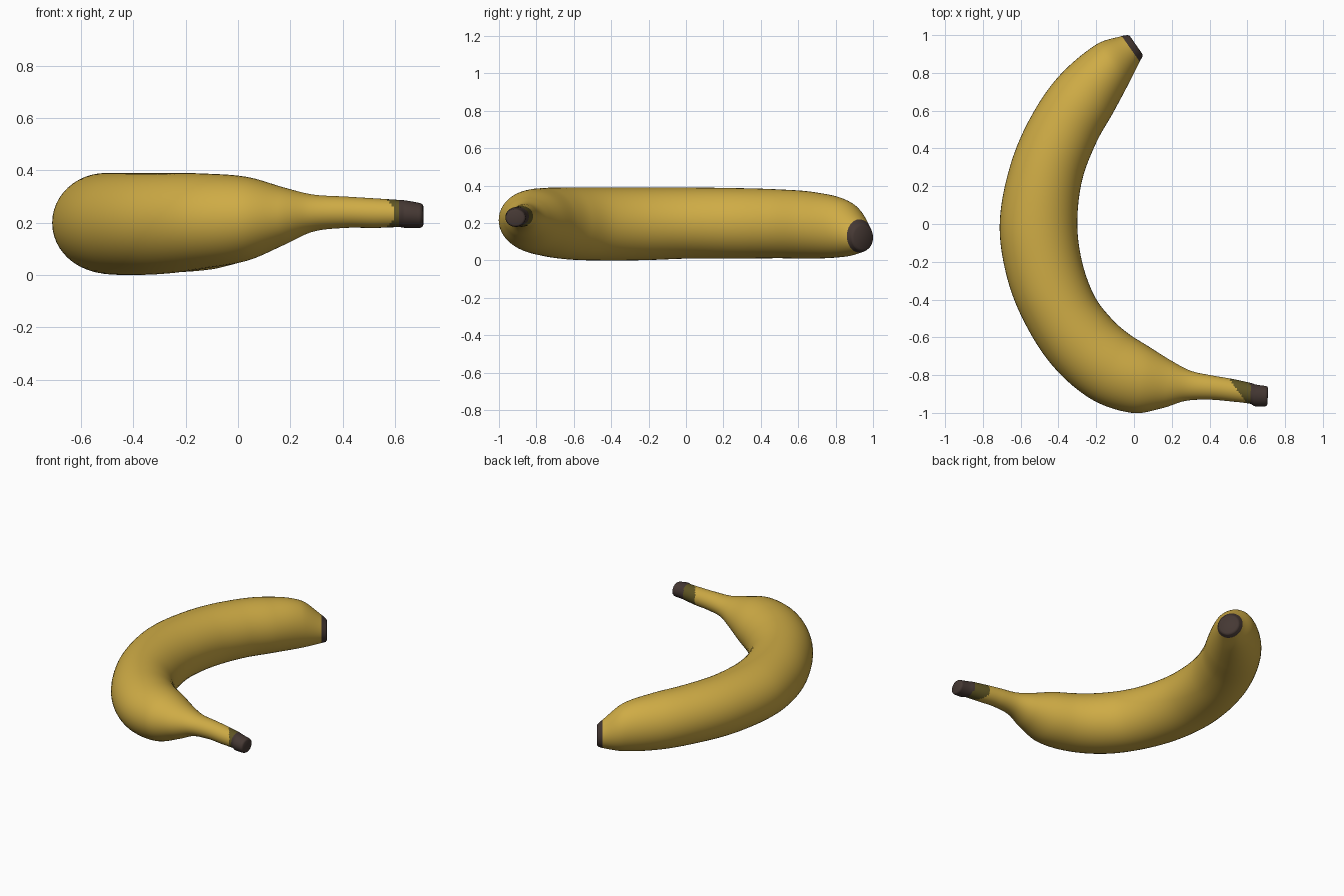
import bpy, bmesh, math
from mathutils import Vector

if "Cube" in bpy.data.objects:
    bpy.data.objects.remove(bpy.data.objects["Cube"])

# Cross-sections from blossom tip to stem: outer x, y, inner x, y, bottom z, top z
STATIONS = [
    (-.035, 1.0, .045, .885, .05, .195),
    (-.065, .995, .03, .86, .042, .22),
    (-.2, .95, -.03, .74, .02, .32),
    (-.4, .78, -.11, .59, .01, .365),
    (-.55, .56, -.2, .43, .012, .38),
    (-.655, .31, -.275, .23, .01, .387),
    (-.71, .02, -.3, .0, .01, .39),
    (-.685, -.23, -.275, -.2, .002, .39),
    (-.6, -.48, -.21, -.38, .0, .39),
    (-.44, -.74, -.12, -.5, .005, .39),
    (-.23, -.925, -.03, -.58, .025, .388),
    (-.01, -1.0, .08, -.65, .055, .375),
    (.15, -.975, .2, -.725, .115, .335),
    (.27, -.937, .3, -.777, .165, .308),
    (.4, -.93, .42, -.803, .18, .30),
    (.52, -.94, .53, -.822, .18, .293),
    (.615, -.952, .62, -.842, .183, .287),
    (.64, -.965, .645, -.85, .18, .285),
    (.695, -.965, .7, -.858, .18, .275),
]
SIDES, STEPS = 48, 10


def material(name, rgb):
    m = bpy.data.materials.new(name)
    m.diffuse_color = (*rgb, 1)
    m.use_nodes = True
    m.node_tree.nodes["Principled BSDF"].inputs["Base Color"].default_value = m.diffuse_color
    return m


def smooth_sections(st):
    """Hermite interpolation of the stations along the centre line."""
    pts = [Vector(s) for s in st]
    mid = [Vector(((s[0] + s[2]) / 2, (s[1] + s[3]) / 2, (s[4] + s[5]) / 2)) for s in st]
    t = [0.0]
    for a, b in zip(mid, mid[1:]):
        t.append(t[-1] + (b - a).length)
    n = len(pts)
    tan = []
    for i in range(n):
        a, b = max(i - 1, 0), min(i + 1, n - 1)
        tan.append((pts[b] - pts[a]) / (t[b] - t[a]))
    out = []
    for i in range(n - 1):
        d = t[i + 1] - t[i]
        for k in range(STEPS):
            u = k / STEPS
            out.append(pts[i] * (2*u**3 - 3*u*u + 1) + tan[i] * d * (u**3 - 2*u*u + u)
                       + pts[i+1] * (3*u*u - 2*u**3) + tan[i+1] * d * (u**3 - u*u))
    out.append(pts[-1])
    return out


def add_ring(bm, s, scale=1.0, shift=Vector((0, 0, 0))):
    outer, inner = Vector((s[0], s[1], 0)), Vector((s[2], s[3], 0))
    centre = (outer + inner) / 2 + Vector((0, 0, (s[4] + s[5]) / 2)) + shift
    a = (outer - inner) / 2 * scale
    h = Vector((0, 0, (s[5] - s[4]) / 2 * scale))
    return [bm.verts.new(centre + a * math.cos(w) + h * math.sin(w))
            for w in (2 * math.pi * k / SIDES for k in range(SIDES))]


# Banana: swept body with slightly rounded ends
bm = bmesh.new()
sections = smooth_sections(STATIONS)
tip_dir, stem_dir = Vector((.83, .56, 0)), Vector((1, -.05, 0))
rings = [add_ring(bm, sections[0], .85, tip_dir * .008)]
rings += [add_ring(bm, s) for s in sections]
rings += [add_ring(bm, sections[-1], .93, stem_dir * .007),
          add_ring(bm, sections[-1], .78, stem_dir * .011)]
for ri, (r0, r1) in enumerate(zip(rings, rings[1:])):
    for k in range(SIDES):
        j = (k + 1) % SIDES
        f = bm.faces.new((r0[k], r0[j], r1[j], r1[k]))
        # Colour: dark tip and stem end, slanted olive band before the stem end
        c = f.calc_center_median()
        if ri <= STEPS or c.x > .615:
            f.material_index = 2
        elif c.x > .51 + max(0, -.83 - c.y) * .75:
            f.material_index = 1
for r in (rings[0], rings[-1]):
    bm.faces.new(r).material_index = 2
bmesh.ops.recalc_face_normals(bm, faces=bm.faces)

mesh = bpy.data.meshes.new("banana")
bm.to_mesh(mesh)
bm.free()
for name, rgb in (("ripe yellow", (.62, .41, .06)),
                  ("olive stem", (.12, .095, .018)),
                  ("dark brown", (.06, .04, .034))):
    mesh.materials.append(material(name, rgb))
banana = bpy.data.objects.new("banana", mesh)
bpy.context.collection.objects.link(banana)
bpy.context.view_layer.objects.active = banana
banana.select_set(True)
bpy.ops.object.shade_smooth_by_angle(angle=math.radians(40))
